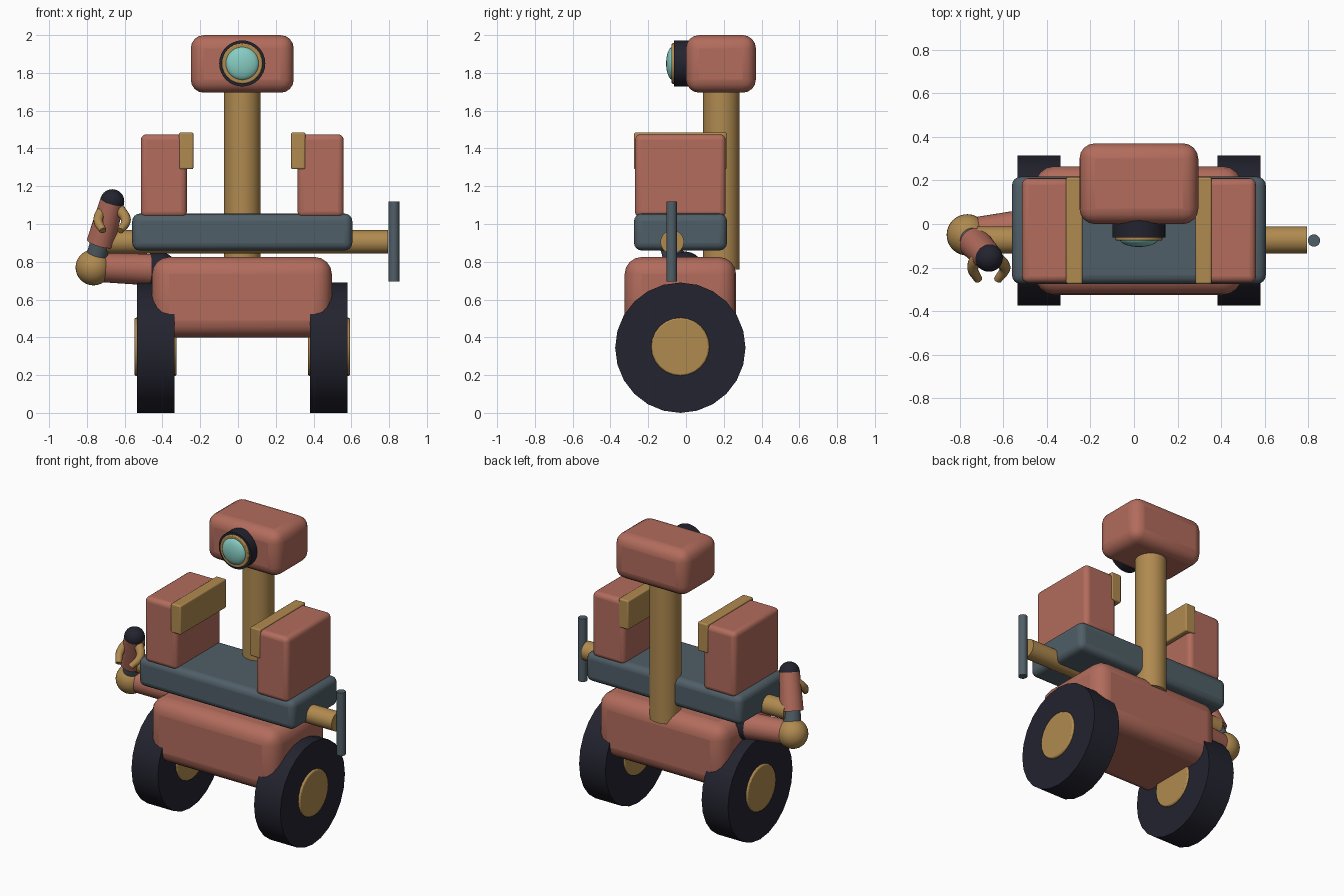
import bpy
import math
from mathutils import Vector

cube = bpy.data.objects.get("Cube")
if cube:
    bpy.data.objects.remove(cube, do_unlink=True)


def material(name, rgb):
    mat = bpy.data.materials.new(name)
    mat.use_nodes = True
    colour = (*rgb, 1)
    mat.diffuse_color = colour
    bsdf = next(n for n in mat.node_tree.nodes if n.type == 'BSDF_PRINCIPLED')
    bsdf.inputs["Base Color"].default_value = colour
    return mat


TERRACOTTA = material("terracotta", (0.445, 0.15, 0.107))
BRASS = material("brass", (0.434, 0.255, 0.08))
SLATE = material("slate", (0.08, 0.114, 0.136))
BLACK = material("dark rubber", (0.017, 0.017, 0.029))
GLASS = material("pale teal", (0.242, 0.61, 0.546))


def finish(obj, name, mat, bevel=0, segments=4):
    obj.name = name
    obj.data.materials.append(mat)
    if bevel:
        mod = obj.modifiers.new("rounded edges", 'BEVEL')
        mod.width = bevel
        mod.segments = segments
        mod.limit_method = 'ANGLE'
        mod.angle_limit = math.radians(50)
    bpy.ops.object.shade_smooth_by_angle(angle=math.radians(35))
    return obj


def box(name, mat, low, high, bevel):
    low, high = Vector(low), Vector(high)
    bpy.ops.mesh.primitive_cube_add(size=1, location=(low + high) / 2)
    obj = bpy.context.object
    obj.scale = high - low
    bpy.ops.object.transform_apply(location=False, rotation=False, scale=True)
    return finish(obj, name, mat, bevel)


def rod(name, mat, start, end, r1, r2=None, sides=32, bevel=0):
    start, end = Vector(start), Vector(end)
    axis = end - start
    bpy.ops.mesh.primitive_cone_add(
        vertices=sides, radius1=r1, radius2=r1 if r2 is None else r2,
        depth=axis.length, location=(start + end) / 2,
        rotation=axis.to_track_quat('Z', 'Y').to_euler())
    return finish(bpy.context.object, name, mat, bevel, 2)


def ball(name, mat, centre, radius, squash=1):
    bpy.ops.mesh.primitive_uv_sphere_add(
        segments=32, ring_count=16, radius=radius, location=centre)
    obj = bpy.context.object
    obj.scale.y = squash
    return finish(obj, name, mat)


def finger(name, points):
    curve = bpy.data.curves.new(name, 'CURVE')
    curve.dimensions = '3D'
    curve.bevel_depth = 0.032
    curve.bevel_resolution = 3
    curve.use_fill_caps = True
    spline = curve.splines.new('BEZIER')
    spline.bezier_points.add(len(points) - 1)
    for i, (bp, co) in enumerate(zip(spline.bezier_points, points)):
        bp.co = co
        bp.radius = 1 - 0.2 * i
        bp.handle_left_type = bp.handle_right_type = 'AUTO'
    curve.materials.append(BRASS)
    obj = bpy.data.objects.new(name, curve)
    bpy.context.collection.objects.link(obj)


MID = 0.0225  # the chassis is symmetrical about this x

# Chassis and tray
box("body", TERRACOTTA, (-0.455, -0.325, 0.40), (0.497, 0.265, 0.825), 0.09)
box("tray", SLATE, (-0.56, -0.275, 0.86), (0.605, 0.217, 1.055), 0.04)

# Paired wheels, hubs, cargo boxes and inner plates
for side, s in (("right", -1), ("left", 1)):
    def span(near, far):
        return sorted((MID + s * near, MID + s * far))

    a, b = span(0.36, 0.557)
    rod(side + "_wheel", BLACK, (a, -0.03, 0.345), (b, -0.03, 0.345), 0.345, sides=24)
    a, b = span(0.348, 0.571)
    rod(side + "_hub", BRASS, (a, -0.03, 0.35), (b, -0.03, 0.35), 0.154, sides=24, bevel=0.008)
    a, b = span(0.293, 0.537)
    box(side + "_cargo_box", TERRACOTTA, (a, -0.27, 1.035), (b, 0.21, 1.475), 0.03)
    a, b = span(0.259, 0.334)
    box(side + "_box_plate", BRASS, (a, -0.275, 1.29), (b, 0.215, 1.485), 0.009)

# Mast and head
rod("mast", BRASS, (MID, 0.187, 0.76), (MID, 0.187, 1.75), 0.0975)
box("head", TERRACOTTA, (-0.25, 0, 1.695), (0.295, 0.37, 2.0), 0.07)
rod("eye_barrel", BLACK, (MID, 0.03, 1.85), (MID, -0.063, 1.85), 0.122)
rod("eye_ring", BRASS, (MID, -0.05, 1.85), (MID, -0.076, 1.85), 0.108, bevel=0.006)
ball("eye_lens", GLASS, (MID, -0.07, 1.85), 0.088, 0.4)

# Cross bar with upright handle
rod("cross_bar", BRASS, (-0.72, -0.073, 0.905), (0.795, -0.073, 0.905), 0.062)
rod("handle", SLATE, (0.826, -0.076, 0.695), (0.826, -0.076, 1.12), 0.028, sides=20)

# Right arm
shoulder = Vector((-0.42, -0.005, 0.757))
elbow = Vector((-0.765, -0.05, 0.77))
hand = Vector((-0.666, -0.155, 1.12))
ball("shoulder_joint", BLACK, shoulder, 0.097)
rod("upper_arm", TERRACOTTA, shoulder, elbow, 0.085, 0.075)
ball("elbow_joint", BRASS, elbow, 0.095)
rod("wrist", SLATE, elbow, elbow.lerp(hand, 0.42), 0.055)
rod("forearm", TERRACOTTA, elbow.lerp(hand, 0.37), hand, 0.074, 0.064)
ball("forearm_cap", BLACK, hand, 0.064)

# Curved gripper fingers
finger("right_finger", [(-0.71, -0.14, 1.08), (-0.74, -0.2, 1.02), (-0.715, -0.255, 0.965)])
finger("left_finger", [(-0.63, -0.16, 1.08), (-0.593, -0.2, 1.02), (-0.625, -0.255, 0.965)])
